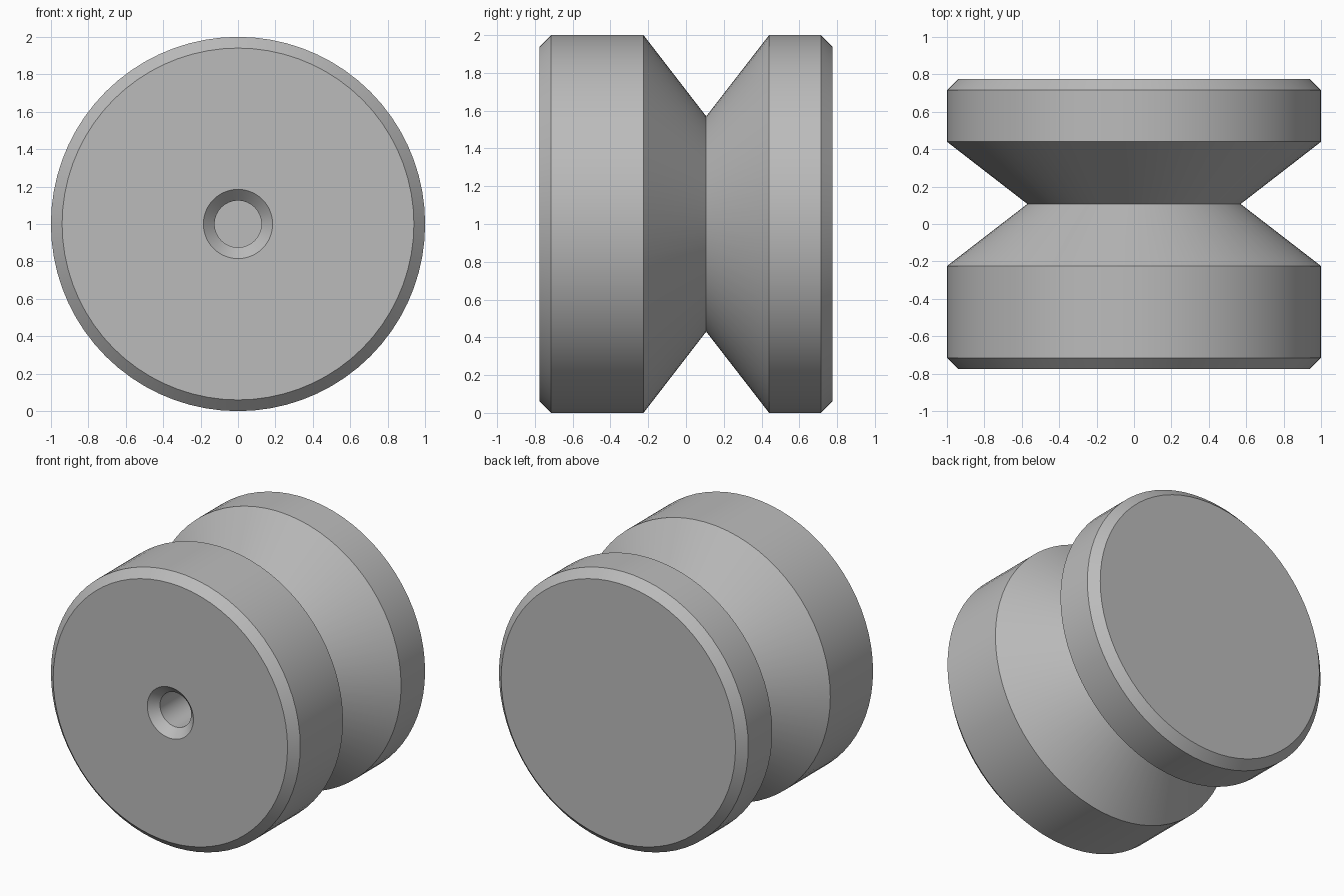
import bpy
import bmesh
import math
from mathutils import Matrix, Vector

cube = bpy.data.objects.get("Cube")
if cube:
    bpy.data.objects.remove(cube, do_unlink=True)

SEGMENTS = 72

# Plain grey metal
grey = bpy.data.materials.new("grey metal")
grey.use_nodes = True
colour = (0.5, 0.5, 0.5, 1)
grey.diffuse_color = colour
grey.node_tree.nodes["Principled BSDF"].inputs["Base Color"].default_value = colour

# Half section as (radius, y): blind hole, countersink, front face,
# wide rim, V groove, narrow rim, back face
profile = [
    (0, -0.02), (0.125, -0.02), (0.125, -0.715), (0.185, -0.775),
    (0.94, -0.775), (1, -0.715), (1, -0.225), (0.57, 0.107),
    (1, 0.44), (1, 0.715), (0.94, 0.775), (0, 0.775),
]


def lathe(name, points, centre, material):
    """Spin a half section around the y axis through the centre."""
    bm = bmesh.new()
    verts = [bm.verts.new((r, y, 0)) for r, y in points]
    edges = [bm.edges.new(pair) for pair in zip(verts, verts[1:])]
    bmesh.ops.spin(bm, geom=verts + edges, cent=(0, 0, 0), axis=(0, 1, 0),
                   angle=math.tau, steps=SEGMENTS, use_merge=False)
    bmesh.ops.remove_doubles(bm, verts=bm.verts, dist=0.0005)
    bmesh.ops.dissolve_degenerate(bm, edges=bm.edges, dist=0.0001)
    bmesh.ops.recalc_face_normals(bm, faces=bm.faces)
    bmesh.ops.transform(bm, matrix=Matrix.Translation(Vector(centre)), verts=bm.verts)
    mesh = bpy.data.meshes.new(name)
    bm.to_mesh(mesh)
    bm.free()
    mesh.materials.append(material)
    obj = bpy.data.objects.new(name, mesh)
    bpy.context.collection.objects.link(obj)
    return obj


# Grooved knob with a blind mounting hole in the front
knob = lathe("grooved_knob", profile, (0, 0, 1), grey)
bpy.ops.object.select_all(action="DESELECT")
knob.select_set(True)
bpy.context.view_layer.objects.active = knob
bpy.ops.object.shade_smooth_by_angle(angle=math.radians(25))
